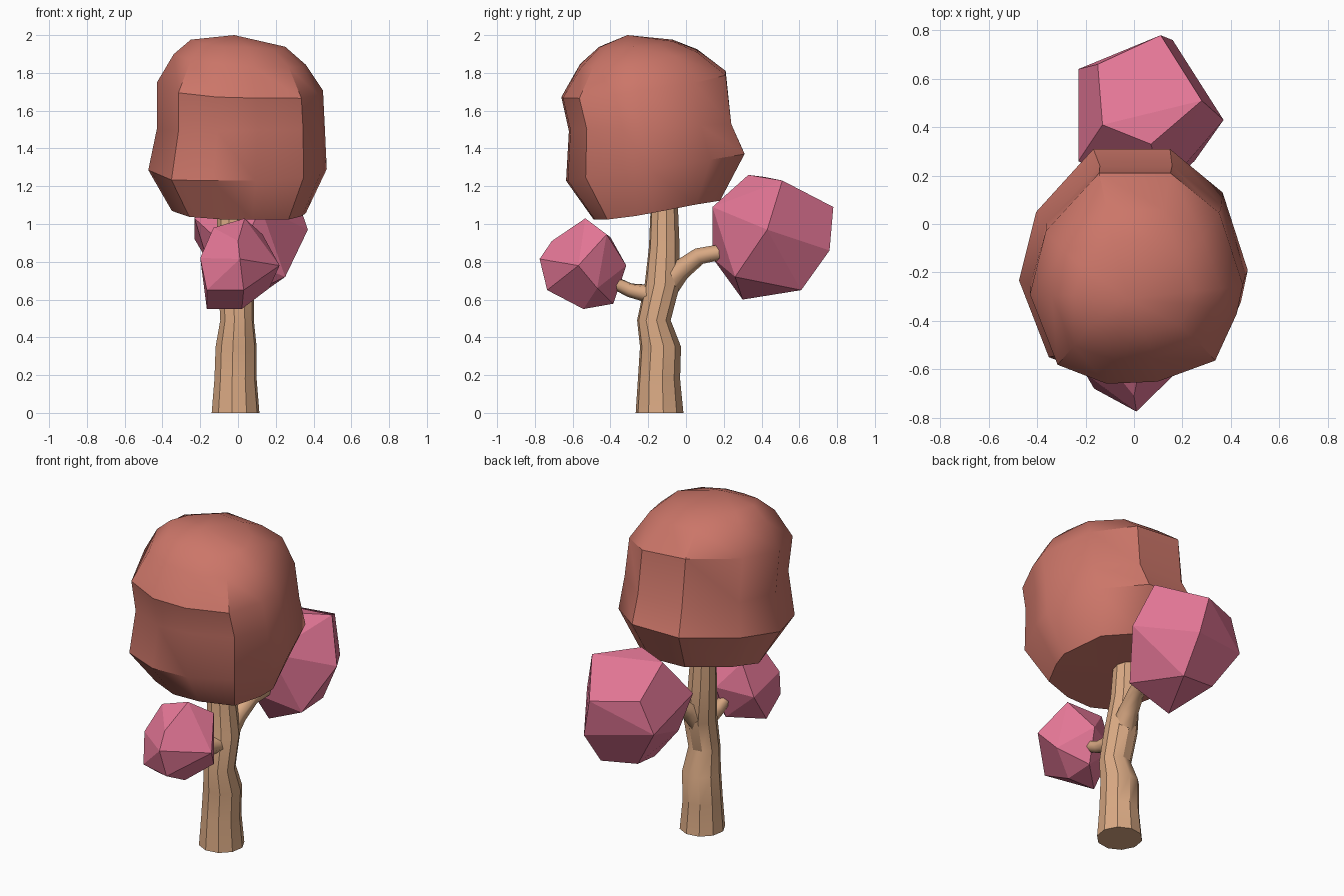
import bpy, bmesh, math, random
from mathutils import Vector

if "Cube" in bpy.data.objects:
    bpy.data.objects.remove(bpy.data.objects["Cube"])

random.seed(4)


def material(name, col):
    m = bpy.data.materials.new(name)
    m.diffuse_color = (*col, 1)
    m.use_nodes = True
    m.node_tree.nodes["Principled BSDF"].inputs["Base Color"].default_value = m.diffuse_color
    return m


BARK = material("bark", (0.70, 0.40, 0.23))
RED = material("red_leaves", (0.60, 0.18, 0.14))
PINK = material("pink_leaves", (0.76, 0.18, 0.30))


def finish(bm, name, mat, angle=None):
    bmesh.ops.recalc_face_normals(bm, faces=bm.faces)
    me = bpy.data.meshes.new(name)
    bm.to_mesh(me)
    bm.free()
    ob = bpy.data.objects.new(name, me)
    bpy.context.collection.objects.link(ob)
    me.materials.append(mat)
    if angle:
        bpy.ops.object.select_all(action='DESELECT')
        ob.select_set(True)
        bpy.context.view_layer.objects.active = ob
        bpy.ops.object.shade_smooth_by_angle(angle=math.radians(angle))
    return ob


def bridge(bm, rings):
    for a, b in zip(rings, rings[1:]):
        n = len(a)
        for i in range(n):
            bm.faces.new((a[i], a[(i + 1) % n], b[(i + 1) % n], b[i]))


def limb(name, path, sides, level=False):
    """Tube through (x, y, z, radius) points; level keeps rings horizontal."""
    bm = bmesh.new()
    pts = [Vector(p[:3]) for p in path]
    rings = []
    for i, p in enumerate(pts):
        d = pts[min(i + 1, len(pts) - 1)] - pts[max(i - 1, 0)]
        if level:
            d = Vector((0, 0, 1))
        q = d.to_track_quat('Z', 'X')
        ring = []
        for k in range(sides):
            a = math.tau * (k + 0.25) / sides
            ring.append(bm.verts.new(p + q @ Vector((math.cos(a), math.sin(a), 0)) * path[i][3]))
        rings.append(ring)
    bridge(bm, rings)
    bm.faces.new(rings[0])
    bm.faces.new(rings[-1])
    return finish(bm, name, BARK, 35 if level else 65)


def hull(name, points):
    bm = bmesh.new()
    for p in points:
        bm.verts.new(p)
    bmesh.ops.convex_hull(bm, input=bm.verts)
    bmesh.ops.dissolve_limit(bm, angle_limit=math.radians(14), verts=bm.verts, edges=bm.edges)
    return finish(bm, name, PINK)


# Crooked trunk and its two branches
limb("trunk", [(-.013, -.14, 0, .128), (-.013, -.143, .18, .113), (-.01, -.135, .35, .11),
               (-.005, -.17, .49, .09), (-.01, -.125, .68, .095), (-.03, -.115, .88, .082),
               (-.04, -.115, 1.12, .072)], 10, True)
limb("back_branch", [(-.01, -.11, .67, .075), (.015, -.03, .755, .056), (.04, .07, .83, .046),
                     (.06, .15, .845, .043), (.07, .3, .87, .04)], 6)
limb("front_branch", [(0, -.15, .62, .055), (0, -.22, .635, .047), (0, -.3, .65, .038),
                      (0, -.37, .685, .035), (0, -.48, .75, .03)], 6)

# Main crown: lumpy tilted rings following the plan outline
outline = [(-.35, 1), (.32, 1), (.78, .62), (1, -.06), (.94, -.34), (.74, -.78),
           (.2, -.98), (-.28, -1), (-.74, -.82), (-1, -.15), (-.85, .45)]
# z, x min, x max, y min, y max, tilt back, tilt right
levels = [(1.075, -.35, .36, -.49, .18, .17, -.02), (1.30, -.475, .47, -.635, .31, .16, 0),
          (1.51, -.43, .46, -.62, .24, .03, 0), (1.73, -.43, .45, -.66, .21, .15, -.06),
          (1.88, -.34, .36, -.56, .06, .13, -.08), (1.955, -.25, .25, -.46, -.07, .1, -.07)]
bm = bmesh.new()
rings = []
for z, x0, x1, y0, y1, ty, tx in levels:
    ring = []
    for u, v in outline:
        dx, dy = u * (x1 - x0) / 2, v * (y1 - y0) / 2
        ring.append(bm.verts.new(((x0 + x1) / 2 + dx, (y0 + y1) / 2 + dy,
                                  z + ty * dy + tx * dx + random.uniform(-.008, .008))))
    rings.append(ring)
bridge(bm, rings)
for ring, tip in ((rings[0], (-.02, -.17, 1.07)), (rings[-1], (-.02, -.31, 2.0))):
    c = bm.verts.new(tip)
    for i in range(len(ring)):
        bm.faces.new((ring[i], ring[(i + 1) % len(ring)], c))
finish(bm, "main_crown", RED, 36)

# Faceted pink clumps
hull("back_clump", [
    (.07, .33, 1.26), (-.13, .41, 1.25), (.28, .51, 1.23), (.11, .78, 1.09), (.16, .76, .86),
    (.37, .43, .97), (.25, .26, .72), (.15, .61, .65), (0, .3, .6), (-.08, .58, .68),
    (.12, .14, 1.09), (0, .14, .82), (-.23, .64, .92), (-.15, .66, 1.11), (-.23, .26, 1.03),
    (-.16, .3, .8)])
hull("front_clump", [
    (.035, -.533, 1.03), (-.13, -.55, .98), (0, -.71, .91), (.01, -.775, .815), (.22, -.57, .78),
    (-.2, -.62, .82), (-.165, -.68, .65), (.03, -.735, .65), (-.165, -.543, .55), (.02, -.543, .55),
    (.165, -.47, .66), (0, -.385, .578), (.02, -.316, .78), (-.18, -.4, .74), (.13, -.42, .945),
    (-.1, -.4, .93)])
